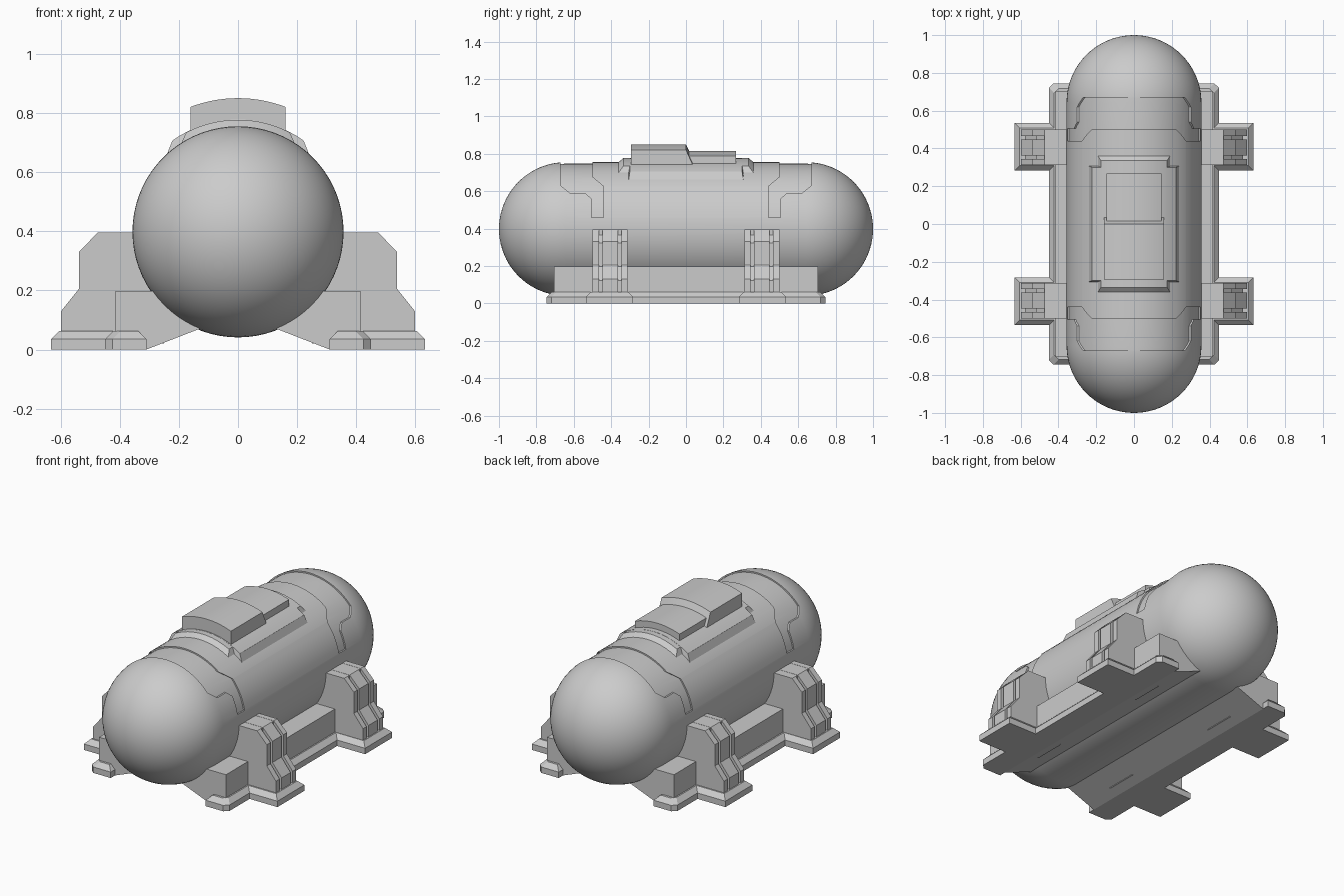
import bpy, bmesh, math

if "Cube" in bpy.data.objects:
    bpy.data.objects.remove(bpy.data.objects["Cube"])

AXIS_Z = 0.398      # height of the tank axis
R = 0.357           # tank radius


def finish(name, bm, mirror=(False, False), smooth=None):
    bmesh.ops.remove_doubles(bm, verts=bm.verts, dist=1e-5)
    bmesh.ops.recalc_face_normals(bm, faces=bm.faces)
    me = bpy.data.meshes.new(name)
    bm.to_mesh(me)
    bm.free()
    ob = bpy.data.objects.new(name, me)
    bpy.context.collection.objects.link(ob)
    if any(mirror):
        m = ob.modifiers.new("mirror", 'MIRROR')
        m.use_axis = (mirror[0], mirror[1], False)
        m.use_mirror_merge = False
    if smooth:
        shade(ob, smooth)
    return ob


def activate(ob):
    bpy.ops.object.select_all(action='DESELECT')
    ob.select_set(True)
    bpy.context.view_layer.objects.active = ob


def shade(ob, deg=30):
    activate(ob)
    bpy.ops.object.shade_smooth_by_angle(angle=math.radians(deg))


def subtract(ob, cutter):
    m = ob.modifiers.new("cut", 'BOOLEAN')
    m.operation, m.solver, m.object = 'DIFFERENCE', 'EXACT', cutter
    activate(ob)
    bpy.ops.object.modifier_apply(modifier=m.name)


def loft(bm, loops, cap=True):
    rings = [[bm.verts.new(p) for p in lp] for lp in loops]
    n = len(rings[0])
    for a, b in zip(rings, rings[1:]):
        for i in range(n):
            j = (i + 1) % n
            bm.faces.new((a[i], a[j], b[j], b[i]))
    if cap:
        bm.faces.new(rings[0])
        bm.faces.new(rings[-1])


def extrude_y(bm, prof, y0, y1):
    loft(bm, [[(x, y, z) for x, z in prof] for y in (y0, y1)])


def capsule(name, r, half):
    bm = bmesh.new()
    n = 20
    prof = []
    for s in (-1, 1):
        for i in range(n + 1):
            a = math.pi / 2 * (i if s < 0 else n - i) / n
            prof.append((0, s * (half - r + r * math.cos(a)), AXIS_Z + r * math.sin(a)))
    vs = [bm.verts.new(p) for p in prof]
    es = [bm.edges.new(p) for p in zip(vs, vs[1:])]
    bmesh.ops.spin(bm, geom=vs + es, cent=(0, 0, AXIS_Z), axis=(0, 1, 0),
                   angle=2 * math.pi, steps=72, use_merge=True)
    return finish(name, bm)


def arc_block(name, r0, r1, w0, w1, base, top):
    """Block curved round the tank axis, from radius r0 to r1."""
    bm = bmesh.new()
    n = 16

    def arc(r, w, y):
        a = math.asin(w / r)
        ts = [a * (2 * i / n - 1) for i in range(n + 1)]
        return [(r * math.sin(t), y, AXIS_Z + r * math.cos(t)) for t in ts]
    rows = [arc(r0, w0, base[0]), arc(r1, w1, top[0]), arc(r1, w1, top[1]), arc(r0, w0, base[1])]
    # each column across the arc is a closed four-point ring
    loft(bm, [[row[i] for row in rows] for i in range(n + 1)])
    return finish(name, bm, smooth=20)


def plinth(name, x0, x1, y0, y1, c, mirror):
    """Flat foot with a sloped upper edge and cut corners of size c."""
    def ring(d, z):
        a, b, e, f = x0 + d, x1 - d, y0 + d, y1 - d
        return [(a, e, z), (b - c, e, z), (b, e + c, z), (b, f - c, z), (b - c, f, z), (a, f, z)]
    bm = bmesh.new()
    loft(bm, [ring(0, 0), ring(0, 0.035), ring(0.027, 0.062)])
    return finish(name, bm, mirror)


# Tank with two shallow stepped bands sunk into the upper half
tank = capsule("tank", R, 1.0)
band = [(0.67, 0.9), (0.67, 0.63), (0.62, 0.59), (0.54, 0.59), (0.505, 0.56), (0.505, 0.46),
        (0.44, 0.46), (0.44, 0.625), (0.50, 0.675), (0.50, 0.9)]
core = capsule("band_core", R - 0.008, 0.992)
for s in (-1, 1):
    bm = bmesh.new()
    loft(bm, [[(x, s * y, z) for y, z in band] for x in (-0.5, 0.5)])
    cutter = finish("band_cutter", bm)
    subtract(cutter, core)
    subtract(tank, cutter)
    bpy.data.objects.remove(cutter)
bpy.data.objects.remove(core)
shade(tank, 25)

# Curved saddle plate and the two-level hatch on top
arc_block("saddle_plate", 0.345, 0.38, 0.25, 0.222, (-0.31, 0.31), (-0.30, 0.30))
arc_block("saddle_ends", 0.345, 0.379, 0.20, 0.175, (-0.375, 0.375), (-0.335, 0.335))
arc_block("hatch_high", 0.34, 0.452, 0.16, 0.16, (-0.295, 0.055), (-0.295, 0.0))
arc_block("hatch_low", 0.34, 0.417, 0.145, 0.145, (-0.1, 0.268), (-0.1, 0.268))

# Side rails under the tank
bm = bmesh.new()
extrude_y(bm, [(0.13, 0.07), (0.31, 0.0), (0.40, 0.0), (0.415, 0.05), (0.415, 0.198), (0.25, 0.198)],
          -0.705, 0.705)
finish("side_rail", bm, (True, False))
plinth("rail_foot", 0.31, 0.45, -0.745, 0.745, 0.025, (True, False))

# Four legs: inset core plus three raised ribs
leg = [(0.25, 0.02), (0.598, 0.02), (0.598, 0.13), (0.538, 0.205), (0.538, 0.33), (0.475, 0.395), (0.25, 0.395)]
inner = [(0.25, 0.02), (0.578, 0.02), (0.578, 0.122), (0.518, 0.197), (0.518, 0.322), (0.465, 0.376), (0.25, 0.376)]
bm = bmesh.new()
extrude_y(bm, inner, 0.32, 0.495)
finish("leg_core", bm, (True, True))
for i, (a, b) in enumerate([(0.312, 0.345), (0.363, 0.447), (0.465, 0.50)]):
    bm = bmesh.new()
    extrude_y(bm, leg, a, b)
    finish("leg_rib_%d" % (i + 1), bm, (True, True))
# solid leg top joining the ribs to the tank
bm = bmesh.new()
extrude_y(bm, [(0.25, 0.05), (0.475, 0.05), (0.475, 0.394), (0.25, 0.394)], 0.3125, 0.4995)
finish("leg_web", bm, (True, True))
plinth("leg_foot", 0.31, 0.632, 0.283, 0.535, 0.0, (True, True))
